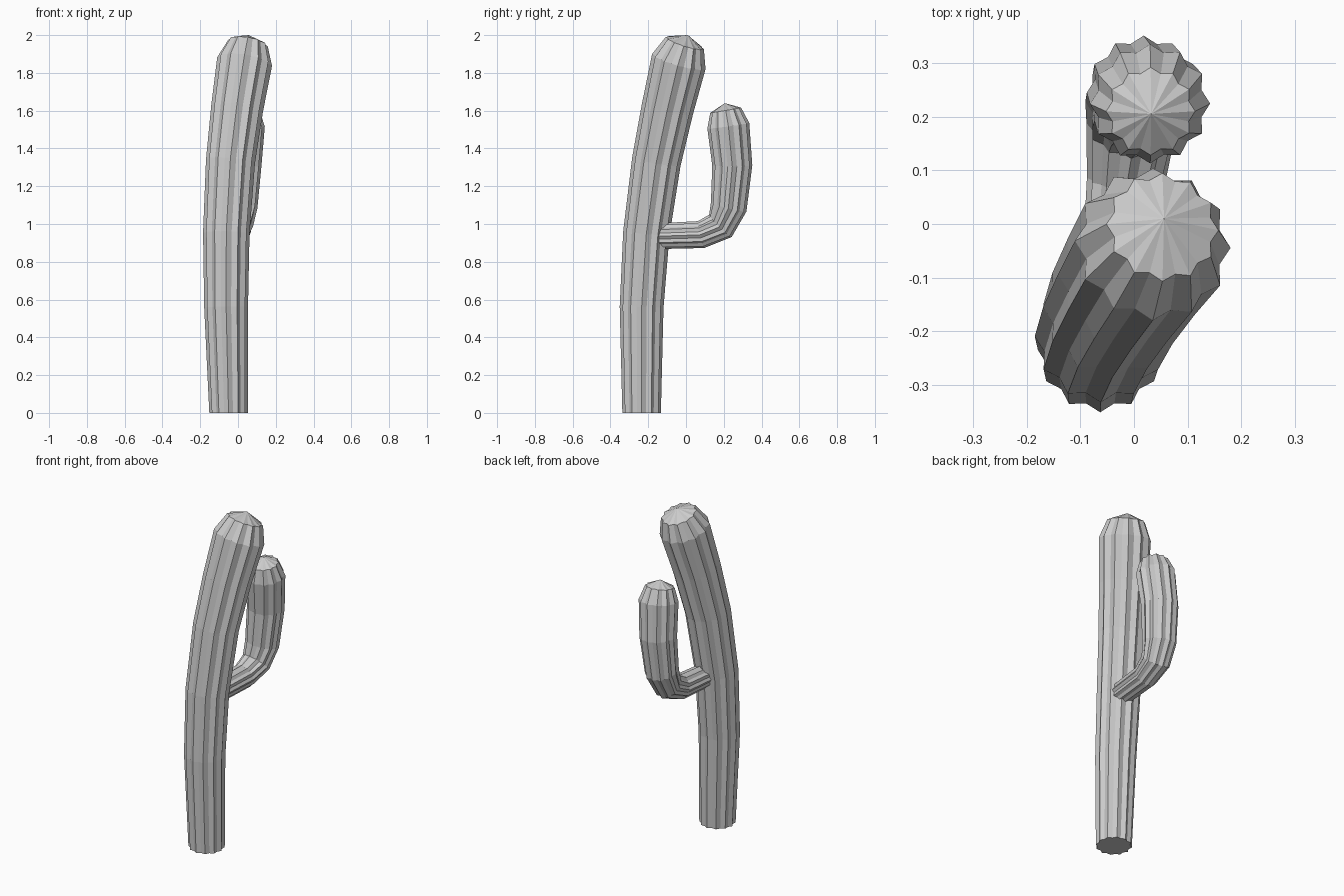
import bpy, bmesh, math
from mathutils import Vector

if "Cube" in bpy.data.objects:
    bpy.data.objects.remove(bpy.data.objects["Cube"])

RIBS = 12
VALLEY = 0.885  # groove radius relative to the rib tip


def fluted_stem(name, path, apex, start_dir):
    """Sweep a ribbed star section along (x, y, z, radius) points, closed by a low cone cap."""
    pts = [Vector(p[:3]) for p in path]
    apex = Vector(apex)
    bm = bmesh.new()
    rings = []
    for i, p in enumerate(pts):
        if i == 0:
            t = Vector(start_dir).normalized()
        elif i == len(pts) - 1:
            t = (p - pts[i - 1]).normalized()
        else:
            t = ((p - pts[i - 1]).normalized() + (pts[i + 1] - p).normalized()).normalized()
        u = Vector((1, 0, 0))
        u = (u - t * u.dot(t)).normalized()
        v = t.cross(u)
        ring = []
        for k in range(RIBS * 2):
            a = math.pi * k / RIBS
            r = path[i][3] * (1 if k % 2 == 0 else VALLEY)
            ring.append(bm.verts.new(p + (u * math.cos(a) + v * math.sin(a)) * r))
        rings.append(ring)
    n = RIBS * 2
    for a, b in zip(rings, rings[1:]):
        for k in range(n):
            j = (k + 1) % n
            bm.faces.new((a[k], a[j], b[j], b[k]))
    tip = bm.verts.new(apex)
    for k in range(n):
        bm.faces.new((rings[-1][k], rings[-1][(k + 1) % n], tip))
    bm.faces.new(rings[0][::-1])
    bmesh.ops.recalc_face_normals(bm, faces=bm.faces)
    me = bpy.data.meshes.new(name)
    bm.to_mesh(me)
    bm.free()
    ob = bpy.data.objects.new(name, me)
    bpy.context.collection.objects.link(ob)
    return ob


# Leaning main trunk
fluted_stem("trunk", [
    (-0.05, -0.235, 0.00, 0.102),
    (-0.063, -0.235, 0.56, 0.116),
    (-0.062, -0.210, 0.95, 0.123),
    (-0.040, -0.157, 1.33, 0.130),
    (-0.005, -0.098, 1.61, 0.138),
    (0.035, -0.038, 1.86, 0.147),
    (0.053, -0.006, 1.958, 0.106),
], (0.056, 0.010, 2.0), (0, 0, 1))

# Side arm, out of the back of the trunk and bending upwards
fluted_stem("arm", [
    (-0.033, -0.165, 0.935, 0.068),
    (-0.015, 0.080, 0.944, 0.073),
    (-0.005, 0.182, 0.990, 0.084),
    (0.006, 0.226, 1.09, 0.097),
    (0.018, 0.245, 1.31, 0.106),
    (0.030, 0.224, 1.52, 0.112),
    (0.031, 0.210, 1.602, 0.083),
], (0.032, 0.205, 1.64), (0.07, 1, 0.03))
